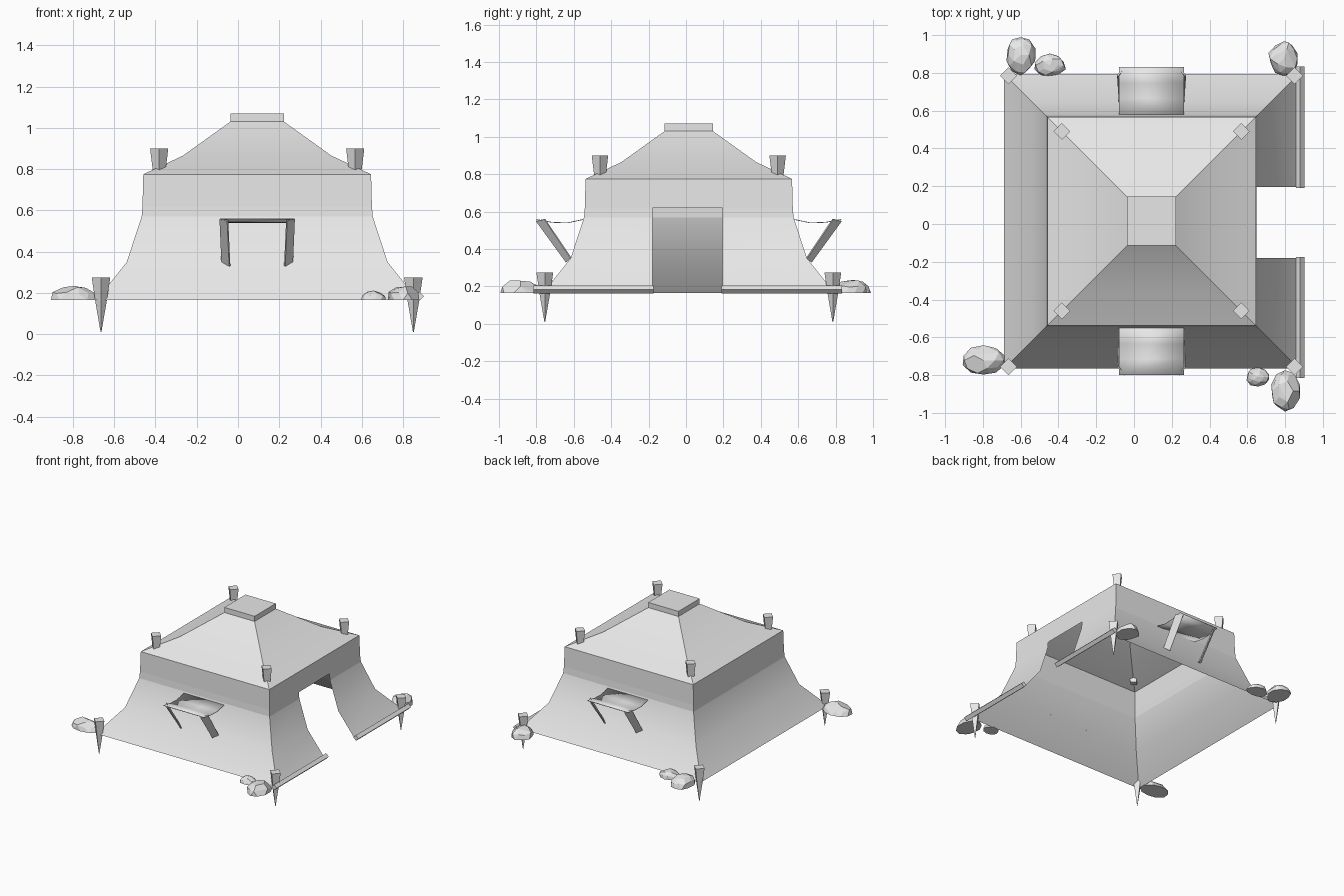
import bpy, bmesh, random
from math import pi
from mathutils import Matrix, Vector

random.seed(4)
cube = bpy.data.objects.get("Cube")
if cube:
    bpy.data.objects.remove(cube)

CX, CY, GROUND = 0.093, 0.015, 0.165

canvas = bpy.data.materials.new("pale_grey")
canvas.use_nodes = True
canvas.diffuse_color = (0.8, 0.8, 0.8, 1)
canvas.node_tree.nodes["Principled BSDF"].inputs["Base Color"].default_value = (0.8, 0.8, 0.8, 1)


def finish(name, bm):
    mesh = bpy.data.meshes.new(name)
    bm.to_mesh(mesh)
    bm.free()
    mesh.materials.append(canvas)
    obj = bpy.data.objects.new(name, mesh)
    bpy.context.collection.objects.link(obj)
    return obj


def panel(name, turn, profile, door=None, smooth_below=9):
    """One side of the tent: (half width, height) rows, turned about the centre."""
    bm = bmesh.new()
    place = Matrix.Translation((CX, CY, 0)) @ Matrix.Rotation(turn * pi / 2, 4, 'Z')
    rows = []
    for half, z in profile:
        columns = [-half, *(door[:2] if door else ()), half]
        rows.append([bm.verts.new(place @ Vector((u, -half, z))) for u in columns])
    for (upper, lower), (_, z) in zip(zip(rows, rows[1:]), profile):
        for i in range(len(upper) - 1):
            if door and i == 1 and z <= door[2]:
                continue  # doorway
            face = bm.faces.new((lower[i], lower[i + 1], upper[i + 1], upper[i]))
            face.smooth = z < smooth_below
    return finish(name, bm)


# Tent cloth: four flared walls and four roof slopes
WALL = [(0.552, 0.775), (0.556, 0.62), (0.56, 0.57), (0.632, 0.35), (0.78, GROUND)]
ROOF = [(0.13, 1.03), (0.36, 0.865), (0.552, 0.775)]
for turn, side in enumerate(("front", "left", "back", "right")):
    doorway = (-0.195, 0.18, 0.621) if side == "left" else None
    panel(side + "_wall", turn, WALL, doorway, 0.6)
    panel(side + "_roof", turn, ROOF)


# Roof cap
bm = bmesh.new()
bmesh.ops.create_cube(bm, size=1, matrix=Matrix.Translation((CX, CY, 1.05))
                      @ Matrix.Diagonal((0.26, 0.26, 0.04, 1)))
finish("roof_cap", bm)


# Square stakes, set cornerwise
def stake(name, x, y, profile):
    bm = bmesh.new()
    rings = []
    for r, z in profile:
        rings.append([bm.verts.new((x + r * dx, y + r * dy, z))
                      for dx, dy in ((1, 0), (0, 1), (-1, 0), (0, -1))])
    for upper, lower in zip(rings, rings[1:]):
        for i in range(4):
            j = (i + 1) % 4
            bm.faces.new((lower[i], lower[j], upper[j], upper[i]))
    bm.faces.new(rings[0])
    bm.faces.new(rings[-1][::-1])
    finish(name, bm)


for sx, across in ((-1, "right"), (1, "left")):
    for sy, depth in ((-1, "front"), (1, "back")):
        corner = depth + "_" + across
        stake(corner + "_roof_peg", CX + sx * 0.475, CY + sy * 0.475,
              [(0.044, 0.9), (0.03, 0.785)])
        stake(corner + "_ground_stake", CX + sx * 0.757, CY + sy * 0.77,
              [(0.045, 0.275), (0.027, 0.155), (0.002, 0.01)])


# Rods weighing down the cloth on both sides of the doorway
for name, y0, y1 in (("front_hem_rod", -0.815, -0.175), ("back_hem_rod", 0.19, 0.835)):
    bm = bmesh.new()
    bmesh.ops.create_cone(bm, cap_ends=True, segments=4, radius1=0.022, radius2=0.022,
                          depth=y1 - y0, matrix=Matrix.Translation((0.88, (y0 + y1) / 2, 0.184))
                          @ Matrix.Rotation(pi / 2, 4, 'X'))
    finish(name, bm)


# Awnings: a sagging sheet on two flat slanted struts
def sheet(name, corners, thickness, smooth=False):
    bm = bmesh.new()
    pairs = [[bm.verts.new(p) for p in pair] for pair in corners]
    for (a, b), (c, d) in zip(pairs, pairs[1:]):
        bm.faces.new((a, b, d, c)).smooth = smooth
    bmesh.ops.recalc_face_normals(bm, faces=bm.faces)
    obj = finish(name, bm)
    mod = obj.modifiers.new("thickness", 'SOLIDIFY')
    mod.thickness = thickness
    mod.offset = 0


for sy, depth in ((-1, "front"), (1, "back")):
    sag = [(0.815, 0.558), (0.73, 0.543), (0.65, 0.54), (0.565, 0.558)]
    sheet(depth + "_awning", [[(CX + s * 0.173, CY + sy * d, z) for s in (-1, 1)]
                              for d, z in sag], 0.004, True)
    for sx, across in ((-1, "right"), (1, "left")):
        strut = [[(0.143, 0.815, 0.55), (0.18, 0.77, 0.56)],
                 [(0.133, 0.655, 0.33), (0.171, 0.63, 0.352)]]
        sheet(f"{depth}_{across}_awning_strut",
              [[(CX + sx * x, CY + sy * y, z) for x, y, z in pair] for pair in strut], 0.008)


# Faceted stones with flat undersides: x, y, half sizes, height
STONES = [
    (-0.60, 0.895, 0.08, 0.105, 0.075), (-0.445, 0.84, 0.085, 0.065, 0.05),
    (0.795, 0.875, 0.083, 0.095, 0.075), (-0.797, -0.722, 0.113, 0.08, 0.07),
    (0.80, -0.885, 0.08, 0.112, 0.075), (0.657, -0.81, 0.066, 0.052, 0.045),
]
for n, (x, y, rx, ry, height) in enumerate(STONES, 1):
    bm = bmesh.new()
    bmesh.ops.create_icosphere(bm, subdivisions=2, radius=1)
    for v in bm.verts:
        v.co *= random.uniform(0.88, 1.06)
        v.co = (x + v.co.x * rx, y + v.co.y * ry, GROUND + max(v.co.z, 0) * height)
    bmesh.ops.remove_doubles(bm, verts=bm.verts, dist=0.002)
    hull = bmesh.ops.convex_hull(bm, input=bm.verts)
    loose = {e for e in hull["geom_interior"] + hull["geom_unused"]
             if isinstance(e, bmesh.types.BMVert)}
    bmesh.ops.delete(bm, geom=list(loose), context='VERTS')
    bmesh.ops.dissolve_limit(bm, angle_limit=0.2, verts=bm.verts, edges=bm.edges)
    bmesh.ops.recalc_face_normals(bm, faces=bm.faces)
    finish(f"stone_{n}", bm)
